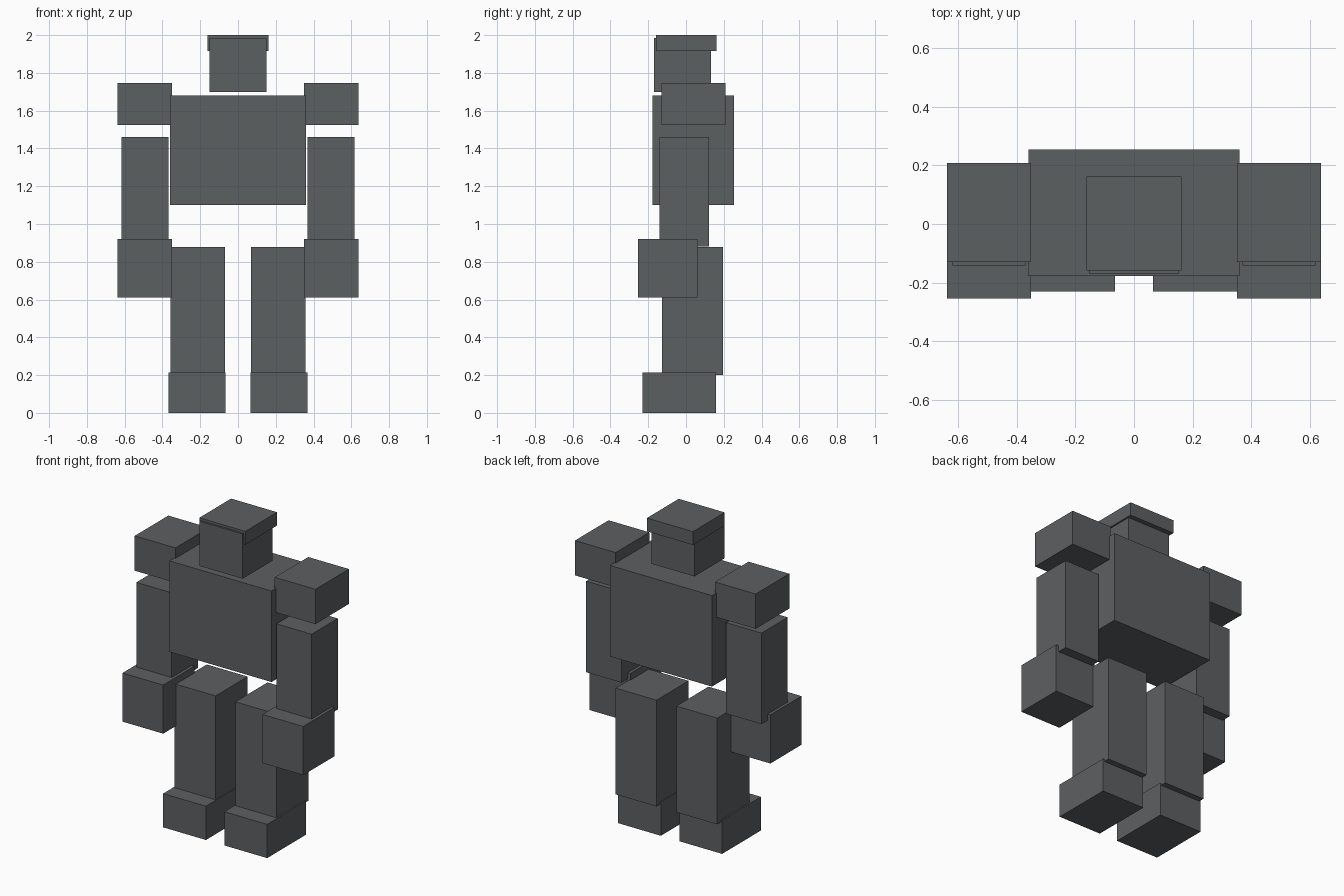
import bpy
import bmesh
from mathutils import Vector

default_cube = bpy.data.objects.get("Cube")
if default_cube:
    bpy.data.objects.remove(default_cube, do_unlink=True)

# Single dark grey material
grey = bpy.data.materials.new("dark_grey")
grey.use_nodes = True
colour = (0.108, 0.115, 0.121, 1)
grey.diffuse_color = colour
grey.node_tree.nodes["Principled BSDF"].inputs["Base Color"].default_value = colour


def box(name, x, y, z):
    """Flat-faced block spanning the given (low, high) ranges."""
    low, high = (Vector(corner) for corner in zip(x, y, z))
    mesh = bpy.data.meshes.new(name)
    bm = bmesh.new()
    bmesh.ops.create_cube(bm, size=1)
    bmesh.ops.scale(bm, vec=high - low, verts=bm.verts)
    bm.to_mesh(mesh)
    bm.free()
    mesh.materials.append(grey)
    obj = bpy.data.objects.new(name, mesh)
    obj.location = (low + high) / 2
    bpy.context.collection.objects.link(obj)


def pair(name, x, y, z):
    """The same block on the model's left (+x) and right (-x)."""
    box("left_" + name, x, y, z)
    box("right_" + name, (-x[1], -x[0]), y, z)


# Head and trunk
box("head", (-0.152, 0.152), (-0.17, 0.132), (1.70, 1.985))
box("head_cap", (-0.162, 0.162), (-0.158, 0.162), (1.915, 2.0))
box("torso", (-0.36, 0.36), (-0.177, 0.253), (1.10, 1.68))

# Arms
pair("shoulder", (0.35, 0.637), (-0.13, 0.208), (1.525, 1.747))
pair("arm", (0.369, 0.618), (-0.141, 0.122), (0.88, 1.46))
pair("fist", (0.35, 0.637), (-0.253, 0.06), (0.61, 0.92))

# Legs
pair("leg", (0.07, 0.358), (-0.126, 0.197), (0.20, 0.877))
pair("foot", (0.065, 0.367), (-0.23, 0.16), (0, 0.215))
